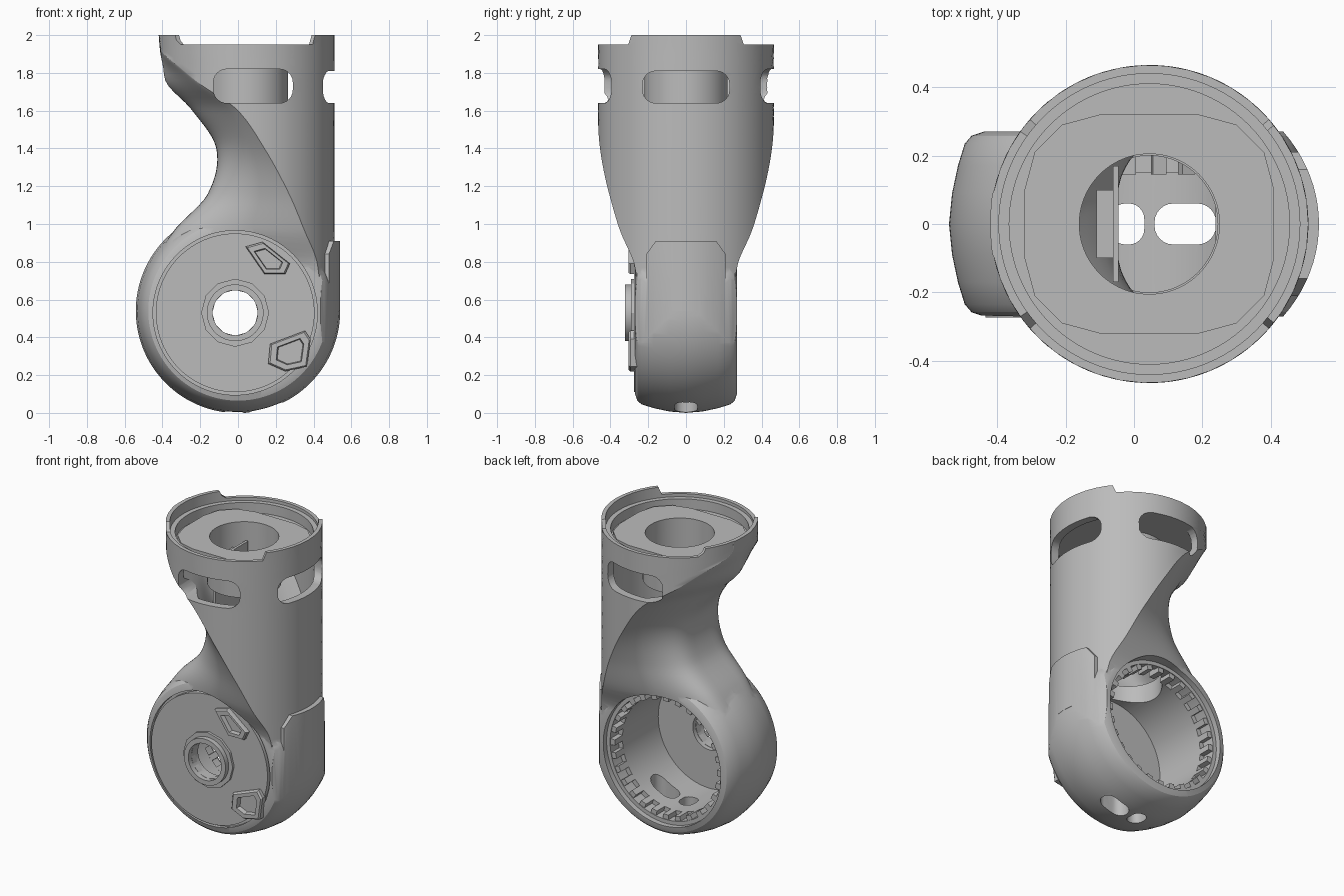
import bpy
import bmesh
from math import sin, cos, pi, sqrt, atan2

if "Cube" in bpy.data.objects:
    bpy.data.objects.remove(bpy.data.objects["Cube"])

grey = bpy.data.materials.new("plain grey")
grey.use_nodes = True
GREY = (0.5, 0.5, 0.5, 1)
grey.diffuse_color = GREY
grey.node_tree.nodes["Principled BSDF"].inputs["Base Color"].default_value = GREY

TUBE_X = 0.045      # axis of the upper tube
TUBE_R = 0.465
DRUM = (0, 0.54)    # axis of the joint drum in x, z
CAP = (-0.015, 0.53)


def place(u, v, h, axis):
    return {"X": (h, u, v), "Y": (u, h, v), "Z": (u, v, h)}[axis]


def loft(name, rings, cyclic=False):
    """Skin a list of equal rings, capped or closed on itself."""
    bm = bmesh.new()
    vs = [[bm.verts.new(p) for p in ring] for ring in rings]
    pairs = list(zip(vs, vs[1:]))
    if cyclic:
        pairs.append((vs[-1], vs[0]))
    else:
        bm.faces.new(vs[0])
        bm.faces.new(vs[-1])
    for a, b in pairs:
        for i in range(len(a)):
            j = (i + 1) % len(a)
            bm.faces.new((a[i], a[j], b[j], b[i]))
    bmesh.ops.recalc_face_normals(bm, faces=bm.faces)
    mesh = bpy.data.meshes.new(name)
    bm.to_mesh(mesh)
    bm.free()
    obj = bpy.data.objects.new(name, mesh)
    mesh.materials.append(grey)
    bpy.context.collection.objects.link(obj)
    return obj


def turned(name, profile, axis, centre, sides=96, cyclic=False):
    """Turn a profile of (radius, height) points about an axis."""
    angles = [2 * pi * i / sides for i in range(sides)]
    return loft(name, [[place(centre[0] + r * cos(a), centre[1] + r * sin(a), h, axis)
                        for a in angles] for r, h in profile], cyclic)


def ring(name, inner, outer, lo, hi, axis, centre, sides=96):
    return turned(name, [(inner, lo), (outer, lo), (outer, hi), (inner, hi)],
                  axis, centre, sides, True)


def prism(name, points, lo, hi, axis):
    return loft(name, [[place(u, v, h, axis) for u, v in points] for h in (lo, hi)])


def rounded(u0, u1, v0, v1, rad, steps=6):
    """Outline of a rectangle with round corners."""
    corners = [(u1 - rad, v1 - rad), (u0 + rad, v1 - rad),
               (u0 + rad, v0 + rad), (u1 - rad, v0 + rad)]
    return [(u + rad * cos(pi / 2 * (k + s / steps)), v + rad * sin(pi / 2 * (k + s / steps)))
            for k, (u, v) in enumerate(corners) for s in range(steps + 1)]


# Neck stations: height, left edge, ridge position, squareness
KEYS = [(0.5, -0.42, 0.435, 5), (0.79, -0.44, 0.42, 5), (0.97, -0.335, 0.35, 5.5),
        (1.16, -0.16, 0.27, 5), (1.4, -0.115, 0.14, 3.8), (1.61, -0.25, -0.01, 2.2),
        (1.74, -0.375, -0.2, 1.4), (1.84, -0.398, -0.32, 1.3), (1.91, -0.412, -0.4, 1.5),
        (2, -0.42, -0.41, 2)]


def slope(i, c):
    a, b = KEYS[max(i - 1, 0)], KEYS[min(i + 1, len(KEYS) - 1)]
    return (b[c] - a[c]) / (b[0] - a[0])


def station(z):
    i = max(k for k in range(len(KEYS) - 1) if KEYS[k][0] <= z + 1e-6)
    a, b = KEYS[i], KEYS[i + 1]
    d = b[0] - a[0]
    t = (z - a[0]) / d
    ease = t * t * (3 - 2 * t)
    return [a[c] + (b[c] - a[c]) * ease + d * slope(i, c) * t * (1 - t) ** 2
            - d * slope(i + 1, c) * t * t * (1 - t) for c in (1, 2, 3)]


def neck_ring(z, inset=0):
    """Tube arc on the right, squarish concave nose on the left."""
    left, ridge, power = station(z)
    left += inset * 1.2
    ridge += inset
    radius = TUBE_R - inset
    w = sqrt(radius ** 2 - (ridge - TUBE_X) ** 2)
    end = atan2(w, ridge - TUBE_X)
    n = 40
    pts = [(TUBE_X + radius * cos(a), radius * sin(a), z)
           for a in (end * (2 * i / n - 1) for i in range(n + 1))]
    tip = min(w, 0.25 - inset)
    for i in range(1, n):
        t = pi * i / n
        s = sin(t) ** (2 / power)
        y = abs(cos(t)) ** (2 / power) * (w + (tip - w) * s)
        pts.append((ridge + (left - ridge) * s, y if t < pi / 2 else -y, z))
    return pts


def neck(name, lo, hi, inset=0, steps=50):
    return loft(name, [neck_ring(lo + (hi - lo) * i / steps, inset) for i in range(steps + 1)])


def combine(target, tools, operation):
    bpy.context.view_layer.objects.active = target
    for tool in tools:
        mod = target.modifiers.new("join", "BOOLEAN")
        mod.operation = operation
        mod.solver = "EXACT"
        mod.object = tool
        bpy.ops.object.modifier_apply(modifier=mod.name)
        bpy.data.objects.remove(tool)


# Barrel drum and pad, rounded on the right to blend into the tube
half = [(0.44, 0.27), (0.475, 0.258), (0.495, 0.235), (0.515, 0.17), (0.532, 0.09), (0.541, 0)]
drum = turned("drum", [(r, -y) for r, y in half] + [(r, y) for r, y in half[-2::-1]],
              "Y", DRUM, 128)
pad = prism("pad", [(-0.21, 0.54), (0.21, 0.54), (0.21, 0.84), (0.16, 0.91),
                    (-0.16, 0.91), (-0.21, 0.84)], 0.2, 0.6, "X")
combine(drum, [pad], "UNION")
CLIP_X, CLIP_Y = 0.496, 0.44
arc = [(TUBE_X + CLIP_X * cos(a), CLIP_Y * sin(a))
       for a in (pi * (i / 48 - 0.5) for i in range(49))]
clip = prism("clip", arc + [(-0.7, CLIP_Y), (-0.7, -CLIP_Y)], -0.2, 1.2, "Z")
combine(drum, [clip], "INTERSECT")

# Housing
housing = neck("housing", 0.5, 2)
combine(housing, [drum], "UNION")

# Hollows, windows and rim notches
tube = (TUBE_X, 0)
cuts = [
    neck("cavity", 1.0, 1.82, 0.05, 24),
    turned("rim_recess", [(0.44, 1.93), (0.44, 2.1)], "Z", tube),
    turned("top_recess", [(0.41, 1.865), (0.41, 2.1)], "Z", tube),
    turned("neck_passage", [(0.2, 0.8), (0.2, 1.03)], "Z", tube),
    turned("chamber", [(0.37, -0.4), (0.37, 0.4)], "Y", CAP),
    turned("front_recess", [(0.435, -0.4), (0.435, -0.245)], "Y", CAP),
    turned("back_step", [(0.4, 0.15), (0.4, 0.4)], "Y", CAP),
    turned("back_recess", [(0.425, 0.235), (0.425, 0.4)], "Y", CAP),
    prism("front_back_window", rounded(-0.13, 0.29, 1.64, 1.82, 0.07), -0.6, 0.6, "Y"),
    prism("side_window", rounded(-0.23, 0.23, 1.64, 1.81, 0.07), 0.2, 0.7, "X"),
    prism("drain", rounded(-0.07, 0.03, -0.06, 0.06, 0.045), -0.1, 0.3, "Z"),
    prism("drain_slot", rounded(0.06, 0.24, -0.06, 0.06, 0.055), -0.1, 0.3, "Z"),
]
for side in (-1, 1):
    # wedge spreading outwards from the tube axis, sloped at its ends
    low, high = [[(TUBE_X + k * x, side * abs(k) * y, z) for k in (-0.6, -2, 2, 0.6)]
                 for x, y, z in ((0.35, 0.306, 1.95), (0.385, 0.26, 2.03))]
    cuts.append(loft("rim_notch", [low, high]))
combine(housing, cuts, "DIFFERENCE")

# Top disc with flattened sides and a round hole
disc = prism("disc", rounded(-0.32, 0.41, -0.32, 0.32, 0.22, 3), 1.84, 1.9, "Z")
combine(housing, [disc], "UNION")
combine(housing, [turned("top_hole", [(0.205, 1.75), (0.205, 2.1)], "Z", tube)], "DIFFERENCE")

# Inner duct and divider seen through the openings
duct = ring("inner_duct", 0.206, 0.22, 1.6, 1.85, "Z", tube)
divider = prism("inner_divider", [(-0.17, 1.05), (0.17, 1.05), (0.17, 1.78), (-0.17, 1.78)],
                -0.062, -0.045, "X")
block = prism("divider_block", [(-0.1, 1.6), (0.1, 1.6), (0.1, 1.75), (-0.1, 1.75)],
              -0.11, -0.06, "X")

# Front cap with its hub
cap = ring("front_cap", 0.12, 0.42, -0.274, -0.22, "Y", CAP)
hub_flange = ring("hub_flange", 0.121, 0.18, -0.29, -0.25, "Y", CAP, 12)
hub = ring("hub", 0.119, 0.15, -0.322, -0.25, "Y", CAP)

# Raised triangular frames on the cap
TRIANGLES = {
    "upper_frame": [(0.04, 0.88), (0.13, 0.905), (0.275, 0.79), (0.25, 0.735), (0.14, 0.735)],
    "lower_frame": [(0.17, 0.365), (0.355, 0.435), (0.385, 0.39), (0.365, 0.245),
                    (0.25, 0.22), (0.16, 0.26)],
}
frames = []
for name, pts in TRIANGLES.items():
    cu = sum(p[0] for p in pts) / len(pts)
    cv = sum(p[1] for p in pts) / len(pts)
    rings = []
    for scale, y in ((1, -0.26), (1, -0.295), (0.92, -0.305), (0.65, -0.305), (0.6, -0.276)):
        rings.append([(cu + (u - cu) * scale, y, cv + (v - cv) * scale) for u, v in pts])
    frames.append(loft(name, rings))

# Ribs around the back opening
ribs = []
for i in range(28):
    a = 2 * pi * i / 28
    outline = [(CAP[0] + r * cos(a + d), CAP[1] + r * sin(a + d))
               for r, d in ((0.37, -0.05), (0.405, -0.05), (0.405, 0.05), (0.37, 0.05))]
    ribs.append(prism("back_rib", outline, 0.145, 0.23, "Y"))

# Smooth shading with sharp edges kept
bpy.ops.object.select_all(action="DESELECT")
for obj in [housing, duct, divider, block, cap, hub_flange, hub] + frames + ribs:
    obj.select_set(True)
bpy.context.view_layer.objects.active = housing
bpy.ops.object.shade_smooth_by_angle(angle=pi / 7)
